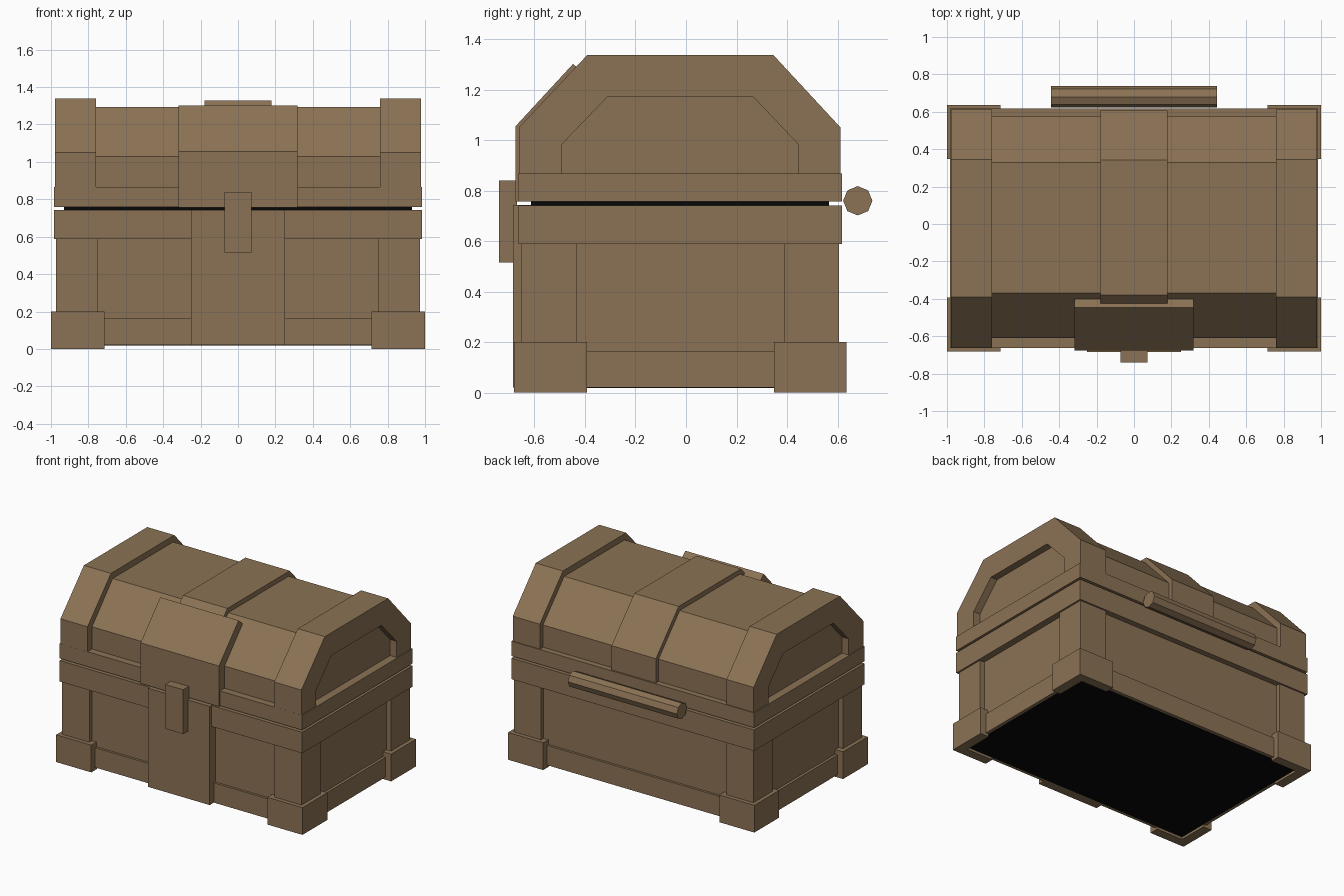
import bpy, bmesh

if "Cube" in bpy.data.objects:
    bpy.data.objects.remove(bpy.data.objects["Cube"])

CY = -0.0225  # chest centre line in y (the lock and handle offset it)


def material(name, rgb):
    m = bpy.data.materials.new(name)
    m.diffuse_color = (*rgb, 1)
    m.use_nodes = True
    m.node_tree.nodes["Principled BSDF"].inputs["Base Color"].default_value = m.diffuse_color
    return m


WOOD = material("brown_wood", (0.26, 0.17, 0.09))
DARK = material("black_inside", (0.002, 0.002, 0.002))


def prism(name, pts, lo, hi, axis="x", mat=WOOD):
    """Extrude a 2D outline: (y, z) along x, or (x, y) along z."""
    bm = bmesh.new()
    place = (lambda p, t: (t, p[0], p[1])) if axis == "x" else (lambda p, t: (p[0], p[1], t))
    a = [bm.verts.new(place(p, lo)) for p in pts]
    b = [bm.verts.new(place(p, hi)) for p in pts]
    bm.faces.new(a)
    bm.faces.new(b[::-1])
    n = len(pts)
    for i in range(n):
        j = (i + 1) % n
        bm.faces.new((a[i], b[i], b[j], a[j]))
    bmesh.ops.recalc_face_normals(bm, faces=bm.faces)
    me = bpy.data.meshes.new(name)
    bm.to_mesh(me)
    bm.free()
    me.materials.append(mat)
    ob = bpy.data.objects.new(name, me)
    bpy.context.collection.objects.link(ob)
    return ob


def box(name, x0, x1, y0, y1, z0, z1, mat=WOOD):
    return prism(name, [(x0, y0), (x1, y0), (x1, y1), (x0, y1)], z0, z1, "z", mat)


# Body: dark inside, recessed panels, bottom rail, top band
box("inside", -0.93, 0.93, -0.613, 0.567, 0.018, 0.80, DARK)
box("body_panels", -0.935, 0.935, CY - 0.598, CY + 0.598, 0.02, 0.60)
box("bottom_rail", -0.955, 0.955, CY - 0.615, CY + 0.615, 0.02, 0.165)
box("body_band", -0.985, 0.985, CY - 0.64, CY + 0.64, 0.588, 0.742)

# Corner posts and L-shaped feet
for sx, side in ((-1, "left"), (1, "right")):
    for sy, end in ((-1, "front"), (1, "back")):
        def corner(name, ox, oy, wx, wy, ix, iy, z0, z1):
            pts = [(ox, oy), (ox - wx, oy), (ox - wx, iy), (ix, iy), (ix, oy - wy), (ox, oy - wy)]
            prism(f"{name}_{side}_{end}", [(sx * x, CY + sy * y) for x, y in pts], z0, z1, "z")
        corner("post", 0.972, 0.628, 0.22, 0.218, 0.93, 0.59, 0.15, 0.595)
        corner("foot", 1.0, 0.658, 0.285, 0.288, 0.93, 0.59, 0.0, 0.20)

# Front plate of the body and lock
box("body_plate", -0.25, 0.25, -0.685, -0.60, 0.02, 0.744)
box("lock", -0.073, 0.073, -0.74, -0.67, 0.515, 0.84)

# Lid: band, middle vault
box("lid_band", -0.985, 0.985, CY - 0.64, CY + 0.64, 0.758, 0.867)
prism("lid_vault", [(-0.61, 0.86), (-0.61, 1.03), (-0.37, 1.293), (0.33, 1.293),
                    (0.575, 1.03), (0.575, 0.86)], -0.77, 0.77)

# Raised lid ends, each with a recessed panel framed by an arch
outer = [(-0.662, 0.86), (-0.662, 1.05), (-0.39, 1.338), (0.345, 1.338), (0.612, 1.05), (0.612, 0.86)]
inner = [(-0.49, 0.86), (-0.49, 0.985), (-0.312, 1.17), (0.267, 1.17), (0.443, 0.985), (0.443, 0.86)]
for s, side in ((-1, "left"), (1, "right")):
    prism(f"lid_end_{side}", outer, s * 0.758, s * 0.925)
    prism(f"lid_end_arch_{side}", outer + inner[::-1], s * 0.925, s * 0.978)

# Front plate of the lid, folded over the slope
prism("lid_plate", [(-0.675, 0.757), (-0.675, 1.055), (-0.447, 1.302), (-0.40, 1.26),
                    (-0.60, 1.03), (-0.60, 0.757)], -0.318, 0.318)

# Strap over the top and down the back
prism("lid_strap", [(-0.425, 1.28), (-0.38, 1.328), (0.343, 1.328), (0.606, 1.045), (0.606, 0.86),
                    (0.56, 0.86), (0.56, 1.03), (0.32, 1.28), (-0.37, 1.27), (-0.40, 1.255)], -0.18, 0.18)

# Octagonal bar at the back
bpy.ops.mesh.primitive_cylinder_add(vertices=8, radius=0.058, depth=0.885,
                                    location=(0, 0.68, 0.76), rotation=(0, 1.5707963, 0))
bar = bpy.context.object
bar.name = "back_bar"
bar.data.materials.append(WOOD)
